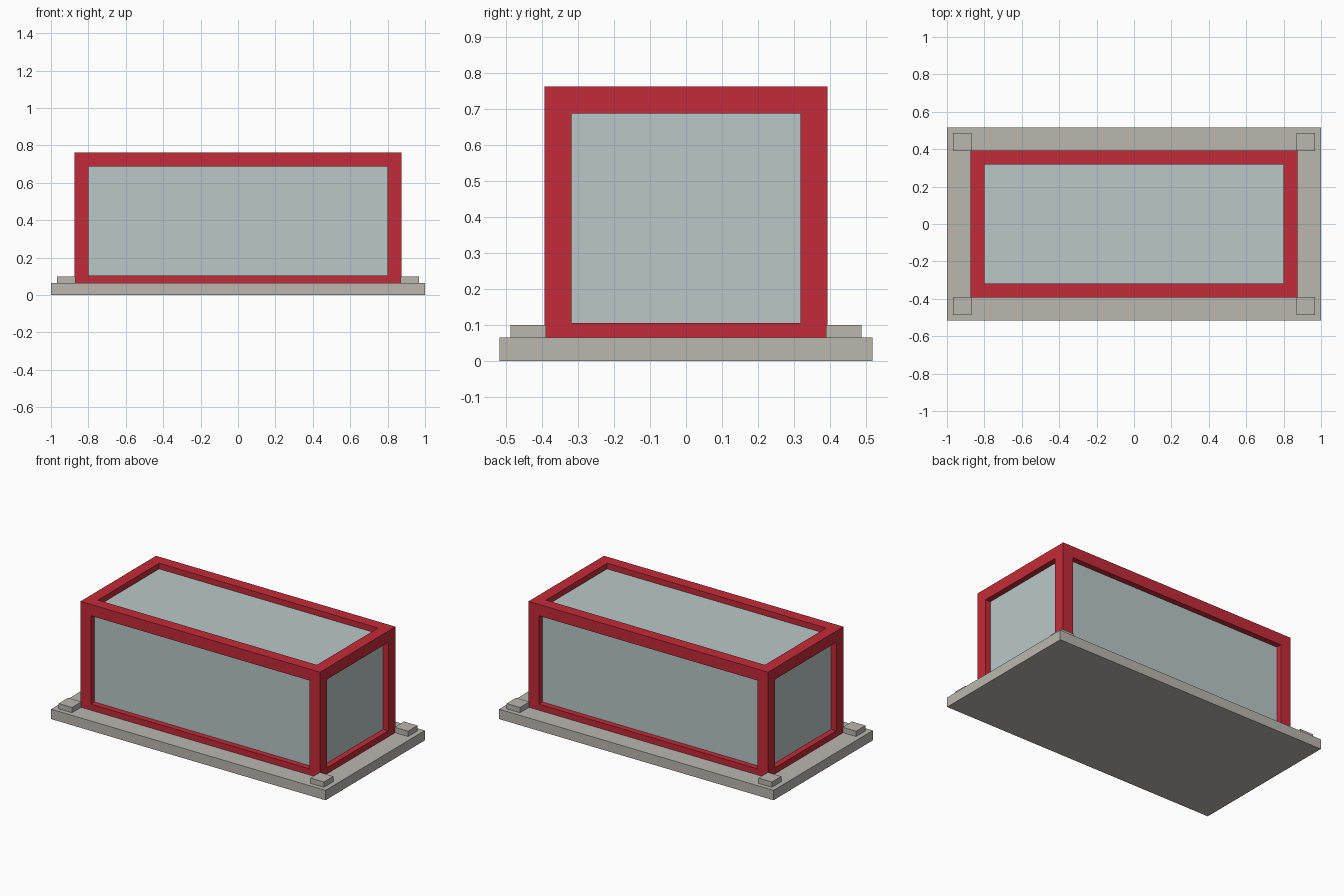
import bpy
import bmesh
from mathutils import Vector

cube = bpy.data.objects.get("Cube")
if cube:
    bpy.data.objects.remove(cube, do_unlink=True)


def material(name, rgb):
    mat = bpy.data.materials.new(name)
    mat.use_nodes = True
    mat.diffuse_color = (*rgb, 1)
    mat.node_tree.nodes["Principled BSDF"].inputs["Base Color"].default_value = (*rgb, 1)
    return mat


red = material("red frame", (0.55, 0.024, 0.04))
glass = material("pale glass", (0.49, 0.578, 0.578))
stone = material("warm grey stone", (0.497, 0.474, 0.434))


def box_mesh(low, high):
    low, high = Vector(low), Vector(high)
    bm = bmesh.new()
    bmesh.ops.create_cube(bm, size=1)
    size, middle = high - low, (low + high) / 2
    for v in bm.verts:
        v.co = v.co * size + middle
    return bm


def finish(bm, name, mat):
    mesh = bpy.data.meshes.new(name)
    bm.to_mesh(mesh)
    bm.free()
    mesh.materials.append(mat)
    obj = bpy.data.objects.new(name, mesh)
    bpy.context.scene.collection.objects.link(obj)
    return obj


BEAM = 0.075
RECESS = BEAM / 2
LOW = Vector((-0.873, -0.393, 0.03))
HIGH = Vector((0.873, 0.393, 0.762))
BASE_TOP = 0.065

# Base slab
finish(box_mesh((-1, -0.517, 0), (1, 0.517, BASE_TOP)), "base_slab", stone)

# Frame: every side is inset by a beam width and opened up with inner reveals
bm = box_mesh(LOW, HIGH)
panels = list(bm.faces)
bmesh.ops.inset_individual(bm, faces=panels, thickness=BEAM, use_even_offset=True)
pushed = bmesh.ops.extrude_discrete_faces(bm, faces=panels)["faces"]
for face in pushed:
    face.normal_update()
    bmesh.ops.translate(bm, verts=face.verts, vec=-face.normal * RECESS)
bmesh.ops.delete(bm, geom=pushed, context="FACES_ONLY")
finish(bm, "frame", red)

# Glass body recessed to the middle of the beams
inward = Vector((RECESS, RECESS, RECESS))
finish(box_mesh(LOW + inward, HIGH - inward), "glass_box", glass)

# Corner pads on the slab
for x_name, sx in (("left", 1), ("right", -1)):
    for y_name, sy in (("front", -1), ("back", 1)):
        cx, cy, half = sx * 0.918, sy * 0.438, 0.049
        finish(box_mesh((cx - half, cy - half, BASE_TOP),
                        (cx + half, cy + half, 0.1)),
               f"{y_name}_{x_name}_pad", stone)
